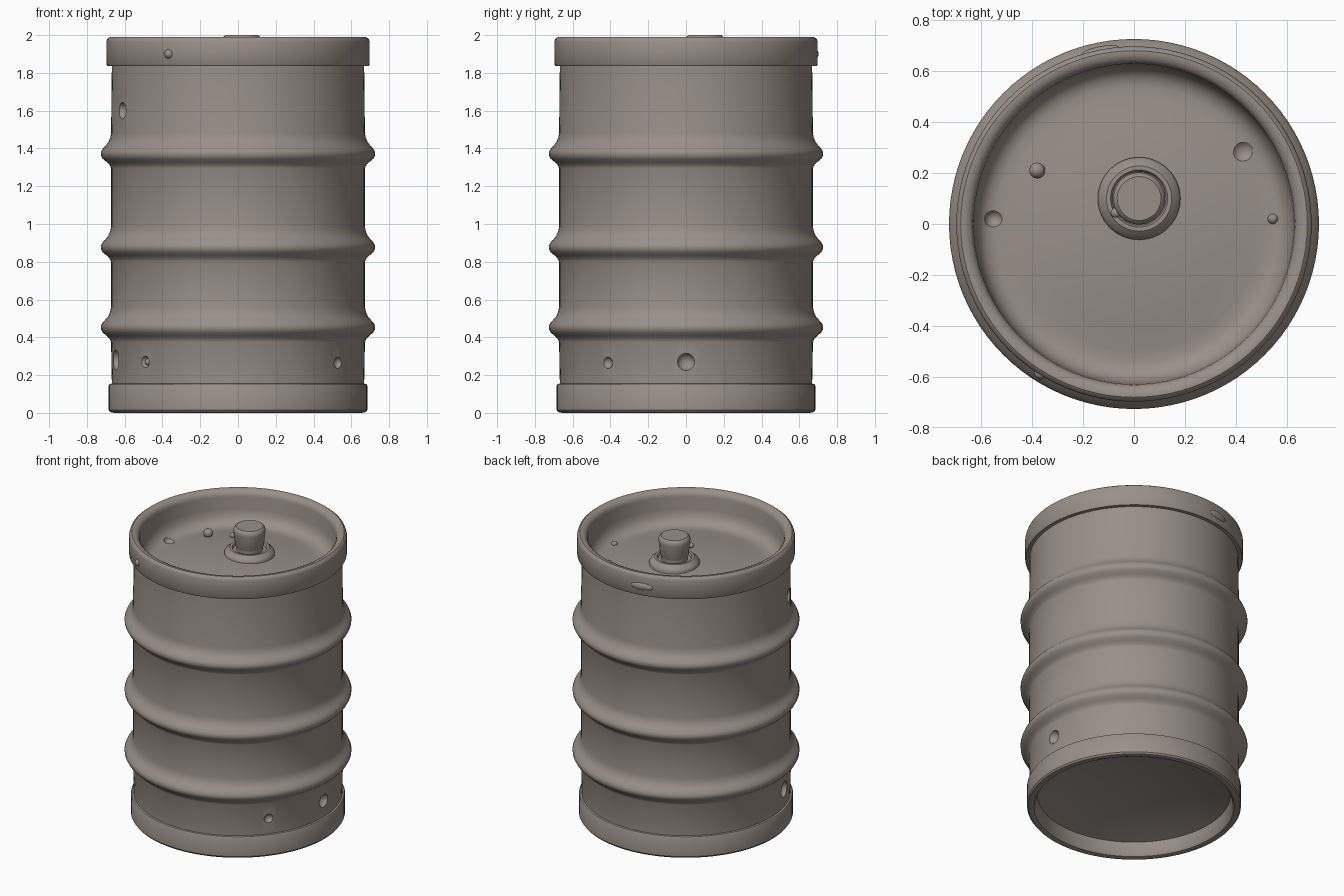
import bpy, bmesh, math
from mathutils import Vector

cube = bpy.data.objects.get("Cube")
if cube:
    bpy.data.objects.remove(cube, do_unlink=True)

STEEL = (0.32, 0.275, 0.245, 1)
steel = bpy.data.materials.new("warm grey steel")
steel.use_nodes = True
steel.diffuse_color = STEEL
bsdf = next(n for n in steel.node_tree.nodes if n.type == "BSDF_PRINCIPLED")
bsdf.inputs["Base Color"].default_value = STEEL
bsdf.inputs["Roughness"].default_value = 0.6


def add_object(name, bm):
    mesh = bpy.data.meshes.new(name)
    bmesh.ops.recalc_face_normals(bm, faces=bm.faces)
    bm.to_mesh(mesh)
    bm.free()
    mesh.materials.append(steel)
    obj = bpy.data.objects.new(name, mesh)
    bpy.context.scene.collection.objects.link(obj)
    return obj


def smooth(obj):
    bpy.ops.object.select_all(action="DESELECT")
    obj.select_set(True)
    bpy.context.view_layer.objects.active = obj
    bpy.ops.object.shade_smooth_by_angle(angle=math.radians(35))


def lathe(name, profile, centre=(0, 0), segments=96):
    """Spin an (r, z) profile that starts and ends on the axis."""
    bm = bmesh.new()
    verts = [bm.verts.new((r, 0, z)) for r, z in profile]
    edges = [bm.edges.new(pair) for pair in zip(verts, verts[1:])]
    bmesh.ops.spin(bm, geom=verts + edges, cent=(0, 0, 0), axis=(0, 0, 1),
                   angle=math.tau, steps=segments)
    bmesh.ops.remove_doubles(bm, verts=bm.verts, dist=1e-4)
    bmesh.ops.translate(bm, verts=bm.verts, vec=(*centre, 0))
    return add_object(name, bm)


def ball(name, place, scale, turn=0):
    bm = bmesh.new()
    bmesh.ops.create_uvsphere(bm, u_segments=20, v_segments=12, radius=1)
    obj = add_object(name, bm)
    obj.location, obj.scale = place, scale
    obj.rotation_euler.z = turn
    return obj


def on_wall(degrees, radius, z):
    a = math.radians(degrees)
    return Vector((radius * math.cos(a), radius * math.sin(a), z))


def rib(z):
    """Rolled hoop with a soft upper slope and a tighter lower one."""
    return [(0.672, z - 0.075), (0.678, z - 0.06), (0.695, z - 0.042),
            (0.716, z - 0.025), (0.725, z - 0.008), (0.726, z + 0.008),
            (0.719, z + 0.025), (0.703, z + 0.043), (0.687, z + 0.062),
            (0.677, z + 0.085), (0.672, z + 0.11)]


# Keg shell: hollow foot, foot ring, ribbed wall, collar and sunken lid
foot = [(0.62 * k / 5, 0.19 - 0.09 * (k / 5) ** 2) for k in range(6)]
foot += [(0.63, 0.02), (0.64, 0.005), (0.655, 0.0), (0.677, 0.004), (0.685, 0.015),
         (0.685, 0.145), (0.68, 0.153), (0.668, 0.155)]
wall = rib(0.45) + rib(0.875) + rib(1.37)
collar = [(0.668, 1.837), (0.692, 1.837), (0.697, 1.845), (0.697, 1.965),
          (0.692, 1.98), (0.68, 1.989), (0.665, 1.989), (0.645, 1.98),
          (0.633, 1.965), (0.629, 1.945), (0.626, 1.86)]
valley = [(0.618, 1.82), (0.60, 1.79), (0.575, 1.772), (0.545, 1.765)]
lid = [(0.5 * k / 5, 1.81 - 0.042 * (k / 5) ** 2) for k in range(5, -1, -1)]
shell = lathe("keg_shell", foot + wall + collar + valley + lid)

# Round dents pressed into the lid and wall
dents = [((0.43, 0.285, 1.80), 0.05), ((-0.55, 0.02, 1.785), 0.037),
         (on_wall(0, 0.68, 0.27), 0.047), (on_wall(-38, 0.68, 0.265), 0.032),
         (on_wall(-165, 0.68, 0.28), 0.055), (on_wall(-137, 0.68, 0.27), 0.032),
         (on_wall(-156, 0.68, 1.60), 0.045)]
for place, size in dents:
    cutter = ball("dent_cutter", place, (size,) * 3)
    cutter.hide_render = True
    mod = shell.modifiers.new("dent", "BOOLEAN")
    mod.operation, mod.solver, mod.object = "DIFFERENCE", "EXACT", cutter
    bpy.ops.object.select_all(action="DESELECT")
    shell.select_set(True)
    bpy.context.view_layer.objects.active = shell
    bpy.ops.object.modifier_apply(modifier=mod.name)
    bpy.data.objects.remove(cutter, do_unlink=True)
smooth(shell)

# Small raised studs
studs = [("lid_stud_large", (-0.38, 0.21, 1.80), 0.031),
         ("lid_stud_small", (0.545, 0.02, 1.765), 0.02),
         ("collar_stud", on_wall(-122, 0.69, 1.90), 0.025),
         ("wall_stud", on_wall(-136, 0.66, 0.27), 0.018)]
for name, place, size in studs:
    smooth(ball(name, place, (size,) * 3))

# Flattened oval boss on the back of the collar
smooth(ball("collar_boss", on_wall(101, 0.69, 1.90), (0.02, 0.078, 0.027), math.radians(101)))

# Valve: sloped flange, neck and flared cap with a side pin
VALVE = (0.02, 0.1)
smooth(lathe("valve_flange", [(0, 1.78), (0.16, 1.78), (0.162, 1.815), (0.155, 1.828),
                              (0.128, 1.85), (0.112, 1.85), (0.105, 1.835), (0, 1.835)],
             VALVE, 48))
smooth(lathe("valve_neck", [(0, 1.82), (0.085, 1.82), (0.085, 1.87), (0, 1.87)], VALVE, 48))
smooth(lathe("valve_cap", [(0, 1.86), (0.088, 1.86), (0.092, 1.87), (0.102, 1.965),
                           (0.102, 1.978), (0.096, 1.992), (0.086, 2.0), (0, 2.0)],
             VALVE, 48))
smooth(ball("valve_pin", (-0.07, 0.045, 1.93), (0.022, 0.02, 0.018), math.radians(31)))
